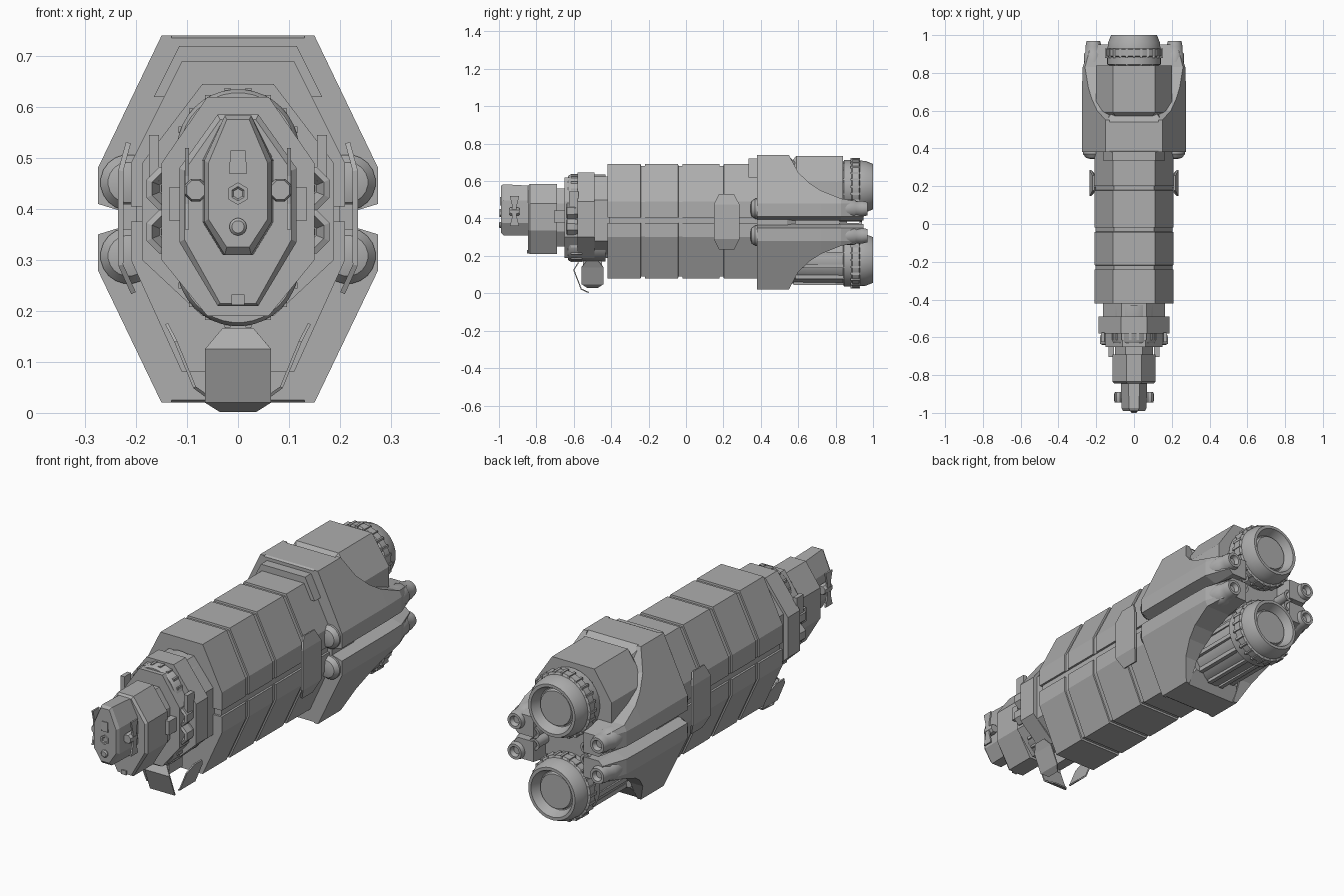
import bpy, bmesh, math
from mathutils import Vector

if "Cube" in bpy.data.objects:
    bpy.data.objects.remove(bpy.data.objects["Cube"], do_unlink=True)

GREY = bpy.data.materials.new("hull_grey")
GREY.use_nodes = True
COLOR = (0.42, 0.42, 0.42, 1)
GREY.diffuse_color = COLOR
GREY.node_tree.nodes["Principled BSDF"].inputs["Base Color"].default_value = COLOR


def finish(name, bm, smooth=False):
    bmesh.ops.recalc_face_normals(bm, faces=bm.faces)
    mesh = bpy.data.meshes.new(name)
    bm.to_mesh(mesh)
    bm.free()
    mesh.materials.append(GREY)
    ob = bpy.data.objects.new(name, mesh)
    bpy.context.collection.objects.link(ob)
    if smooth:
        bpy.ops.object.select_all(action='DESELECT')
        ob.select_set(True)
        bpy.context.view_layer.objects.active = ob
        bpy.ops.object.shade_smooth_by_angle(angle=math.radians(35))
    return ob


def loft(name, sections, smooth=False):
    """Skin rings of 3D points and cap both ends."""
    bm = bmesh.new()
    rings = [[bm.verts.new(p) for p in s] for s in sections]
    n = len(rings[0])
    for a, b in zip(rings, rings[1:]):
        for i in range(n):
            j = (i + 1) % n
            bm.faces.new((a[i], a[j], b[j], b[i]))
    bm.faces.new(rings[0])
    bm.faces.new(rings[-1])
    return finish(name, bm, smooth)


def hexa(y, top, wide, z0, z1, lo, hi):
    """Tall hexagon across y: flat top and bottom, upright sides from lo to hi."""
    return [(-top, y, z1), (top, y, z1), (wide, y, hi),
            (wide, y, lo), (top, y, z0), (-top, y, z0), (-wide, y, lo), (-wide, y, hi)]


def hex_prism(name, y0, y1, *dims):
    return loft(name, [hexa(y0, *dims), hexa(y1, *dims)])


def box(name, x, y, z, sx, sy, sz, top=1.0):
    """Box with an optional narrower top."""
    return loft(name, [[(x + i * sx * k / 2, y + j * sy * k / 2, z + h * sz / 2)
                        for i, j in ((-1, -1), (1, -1), (1, 1), (-1, 1))]
                       for h, k in ((-1, 1), (1, top))])


def lathe(name, x, z, profile, n=32, smooth=True):
    """Turn (radius, y) pairs around an axis along y."""
    return loft(name, [[(x + r * math.cos(math.tau * (i + .5) / n), y,
                         z + r * math.sin(math.tau * (i + .5) / n))
                        for i in range(n)] for r, y in profile], smooth)


def plate(name, frames, thick, axis):
    """Folded plate: frames are (centre, half width), widened along the given axis."""
    bm = bmesh.new()
    axis = Vector(axis)
    rows = [[bm.verts.new(Vector(c) + axis * s * w) for s in (-1, 1)] for c, w in frames]
    for a, b in zip(rows, rows[1:]):
        bm.faces.new((a[0], a[1], b[1], b[0]))
    ob = finish(name, bm)
    mod = ob.modifiers.new("thickness", 'SOLIDIFY')
    mod.thickness = thick
    mod.offset = 0
    return ob


# Main hull: upper and lower shells with panel grooves around a recessed core
def shell(name, outline):
    sections = []
    cx, cz = 0, .385
    stations = [(-.42, 0)]
    for g in (-.23, -.03, .19):
        stations += [(g - .012, 0), (g - .011, 1), (g + .011, 1), (g + .012, 0)]
    stations.append((.4, 0))
    for y, groove in stations:
        k = .97 if groove else 1
        sections.append([(x * k, y, cz + (z - cz) * k) for x, z in outline])
    loft(name, sections)


shell("upper_hull", [(-.11, .69), (.11, .69), (.21, .49), (.21, .405), (-.21, .405), (-.21, .49)])
shell("lower_hull", [(-.11, .08), (.11, .08), (.21, .30), (.21, .375), (-.21, .375), (-.21, .30)])
hex_prism("hull_core", -.41, .5, .09, .2, .1, .67, .31, .48)

# Forward neck: collars, round docking rings and side thrusters
hex_prism("neck_core", -.65, -.4, .06, .15, .19, .62, .3, .49)
hex_prism("neck_collar", -.58, -.49, .07, .188, .19, .645, .30, .49)
hex_prism("neck_rear_collar", -.49, -.41, .065, .165, .2, .625, .28, .50)
for label, z in (("upper", .515), ("lower", .29)):
    lathe(label + "_docking_ring", 0, z,
          [(.085, -.61), (.095, -.63), (.113, -.63), (.12, -.62), (.12, -.43)], 36)
    for i in range(18):
        a = math.tau * i / 18
        box(label + "_ring_rib", .118 * math.cos(a), -.585, z + .118 * math.sin(a), .012, .06, .012)
for s, side in ((-1, "right"), (1, "left")):
    for z in (.355, .44):
        lathe(side + "_neck_thruster", s * .137, z,
              [(.035, -.56), (.046, -.6), (.046, -.635), (.034, -.64), (.018, -.61), (.015, -.61),
               (.012, -.645)], 8, False)
    box(side + "_neck_block", s * .12, -.67, .41, .03, .07, .065)
    box(side + "_neck_rail", s * .165, -.6, .5, .02, .05, .09)

# Command section and nose
loft("command_section", [hexa(-.845, .035, .105, .215, .575, .34, .475),
                         hexa(-.835, .04, .115, .21, .585, .335, .48),
                         hexa(-.69, .04, .115, .21, .585, .335, .48)])
hex_prism("command_neck", -.7, -.62, .045, .1, .25, .56, .33, .48)
loft("nose", [hexa(-.99, .022, .058, .325, .575, .38, .49),
              hexa(-.975, .026, .066, .31, .583, .375, .495),
              hexa(-.83, .03, .07, .31, .575, .375, .495)])
box("nose_hatch", 0, -.987, .492, .036, .016, .045, .8)
lathe("nose_port", 0, .43, [(.022, -.98), (.022, -.996), (.014, -.996), (.01, -.992)], 6, False)
lathe("nose_lamp", 0, .365, [(.017, -.98), (.017, -.995), (.012, -1.0)], 20)
box("chin_marker", 0, -.845, .222, .026, .012, .02)
for s, side in ((-1, "right"), (1, "left")):
    lathe(side + "_nose_pivot", s * .083, .437, [(.02, -.945), (.024, -.935), (.024, -.9), (.02, -.89)], 8)
    box(side + "_nose_arm", s * .075, -.917, .437, .05, .025, .025)
    plate(side + "_nose_vane", [((s * .1, -.917, z), w) for z, w in
                                ((.36, .025), (.41, .012), (.465, .012), (.52, .025))], .008, (0, 1, 0))

# Folded sensor panels under the neck
plate("front_sensor_panel", [((0, -.575, .165), .03), ((0, -.6, .125), .065),
                             ((0, -.56, .022), .065), ((0, -.52, .004), .035)], .006, (1, 0, 0))
box("sensor_mount", 0, -.5, .15, .05, .1, .09)
for s, side in ((-1, "right"), (1, "left")):
    plate(side + "_sensor_panel", [((s * .14, -.5, .175), .03), ((s * .122, -.5, .14), .058),
                                   ((s * .085, -.5, .05), .058), ((s * .06, -.5, .032), .03)],
          .006, (0, 1, 0))
    # Side panels on the hull
    plate(side + "_hull_panel", [((s * .205, .217, .235), .04), ((s * .23, .217, .29), .068),
                                 ((s * .23, .217, .475), .068), ((s * .215, .217, .53), .04)],
          .01, (0, 1, 0))
    box(side + "_panel_mount", s * .215, .217, .385, .03, .05, .05)

# Rear collar, top strap and upper engine housing
loft("rear_collar", [hexa(.38, .147, .225, .025, .735, .28, .48),
                     hexa(.39, .15, .225, .02, .74, .28, .48),
                     hexa(.54, .15, .225, .02, .74, .28, .48),
                     hexa(.585, .12, .2, .08, .70, .28, .48)])
strap = [(-.165, .62), (-.115, .72), (.115, .72), (.165, .62)]
loft("top_strap", [[(x, y, z) for x, z in strap] for y in (.335, .39)])
loft("upper_engine_housing", [hexa(.56, .09, .17, .43, .70, .5, .61),
                              hexa(.59, .11, .2, .42, .735, .5, .6),
                              hexa(.84, .11, .2, .42, .735, .5, .6)])
box("engine_core", 0, .65, .38, .26, .42, .2)

# Swept side fairings, one above and one below on each side
SWEEP = [(.38, 1, .275), (.55, 1, .275), (.60, .64, .275), (.66, .42, .275),
         (.72, .27, .275), (.83, .1, .272), (.95, .02, .23)]
for s, side in ((-1, "right"), (1, "left")):
    for f, level in ((1, "upper"), (-1, "lower")):
        rings = []
        for y, t, out in SWEEP:
            pts = [(out - .125 * t, .10 + .26 * t), (out, .10), (out, .03),
                   (.21, .01), (.13, .01), (.13, .10 + .26 * t)]
            rings.append([(s * x, y, .38 + f * z) for x, z in pts])
        loft(f"{side}_{level}_fairing", rings)

        # Booster running through each fairing
        z = .38 + f * .072
        lathe(f"{side}_{level}_booster", s * .215, z,
              [(.02, .345), (.04, .35), (.055, .37), (.055, .45), (.05, .84), (.05, .9), (.043, .91),
               (.043, .94), (.036, .97), (.024, .97), (.015, .945)], 20)
        lathe(f"{side}_{level}_small_thruster", s * .135, .38 + f * .028,
              [(.024, .82), (.024, .92), (.028, .94), (.016, .94), (.01, .925)], 14)

# Twin main engines with ribbed casings and deep nozzles
for label, z in (("upper", .57), ("lower", .178)):
    lathe(label + "_main_engine", 0, z,
          [(.125, .5), (.13, .84), (.143, .845), (.143, .885), (.15, .89), (.15, .925),
           (.14, .93), (.138, .96), (.122, 1.0), (.108, 1.0), (.09, .955), (.085, .955), (.08, .97)], 40)
    for i in range(24):
        a = math.tau * i / 24
        box(label + "_nozzle_tooth", .147 * math.cos(a), .905, z + .147 * math.sin(a), .012, .05, .012)
    for i in range(12):
        a = math.tau * (i + .5) / 12
        box(label + "_casing_rib", .128 * math.cos(a), .71, z + .128 * math.sin(a), .02, .27, .02)
